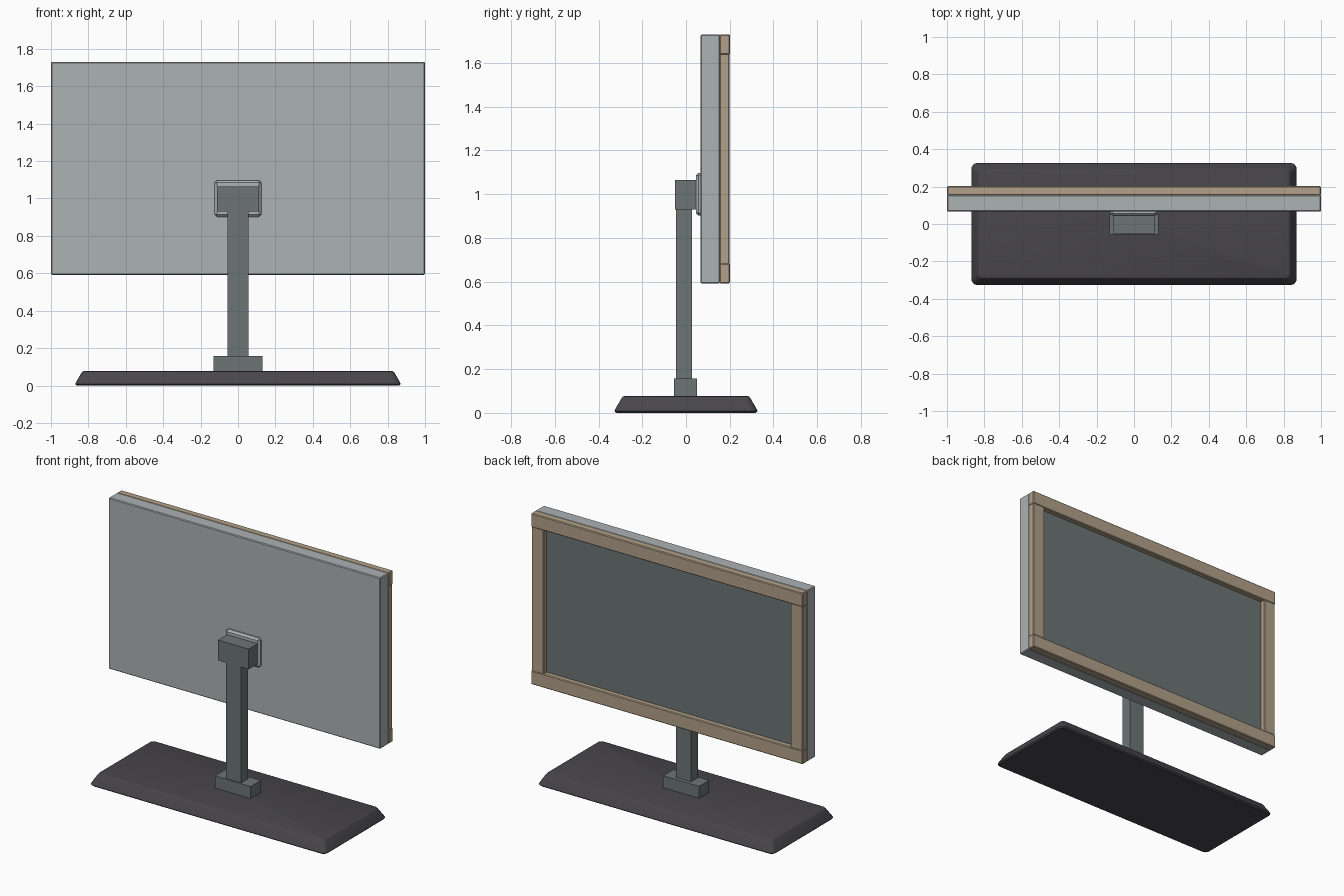
import bpy, bmesh, math

if "Cube" in bpy.data.objects:
    bpy.data.objects.remove(bpy.data.objects["Cube"])


def material(name, rgb):
    m = bpy.data.materials.new(name)
    lin = [((c / 255 + 0.055) / 1.055) ** 2.4 for c in rgb]
    m.diffuse_color = (*lin, 1)
    m.use_nodes = True
    m.node_tree.nodes["Principled BSDF"].inputs["Base Color"].default_value = m.diffuse_color
    return m


SHELL = material("light grey shell", (172, 178, 180))
STAND = material("slate grey", (108, 117, 116))
FRAME = material("tan frame", (178, 161, 137))
BASE = material("charcoal base", (72, 70, 75))


def finish(name, bm, mat, smooth=False):
    bmesh.ops.recalc_face_normals(bm, faces=bm.faces)
    me = bpy.data.meshes.new(name)
    bm.to_mesh(me)
    bm.free()
    me.materials.append(mat)
    ob = bpy.data.objects.new(name, me)
    bpy.context.collection.objects.link(ob)
    if smooth:
        bpy.context.view_layer.objects.active = ob
        ob.select_set(True)
        bpy.ops.object.shade_smooth_by_angle(angle=math.radians(30))
        ob.select_set(False)
    return ob


def box(name, x, y, z, mat, bevel=0.0):
    """Box from (min, max) ranges with optional chamfered edges."""
    bm = bmesh.new()
    bmesh.ops.create_cube(bm, size=1)
    for v in bm.verts:
        v.co = [r[0] + (c + 0.5) * (r[1] - r[0]) for c, r in zip(v.co, (x, y, z))]
    if bevel:
        bmesh.ops.bevel(bm, geom=bm.edges[:], offset=bevel, segments=1, affect='EDGES')
    return finish(name, bm, mat)


# Base: stacked rounded rectangles, sloping inward to the top
bm = bmesh.new()
rings = []
for hx, hy, r, z in ((0.862, 0.318, 0.03, 0), (0.87, 0.327, 0.035, 0.008),
                     (0.866, 0.323, 0.035, 0.018), (0.838, 0.295, 0.025, 0.066),
                     (0.832, 0.289, 0.022, 0.074), (0.822, 0.279, 0.018, 0.078)):
    ring = []
    for k, (sx, sy) in enumerate(((1, 1), (-1, 1), (-1, -1), (1, -1))):
        for i in range(5):
            a = math.pi / 2 * (k + i / 4)
            ring.append(bm.verts.new((sx * (hx - r) + r * math.cos(a),
                                      sy * (hy - r) + r * math.sin(a), z)))
    rings.append(ring)
for lo, hi in zip(rings, rings[1:]):
    for i in range(len(lo)):
        j = (i + 1) % len(lo)
        bm.faces.new((lo[i], lo[j], hi[j], hi[i]))
bm.faces.new(rings[0][::-1])
bm.faces.new(rings[-1])
finish("base", bm, BASE, smooth=True)

# Stand
box("stand_foot", (-0.132, 0.132), (-0.055, 0.051), (0.07, 0.158), STAND)
box("stand_column", (-0.056, 0.056), (-0.046, 0.027), (0.15, 0.94), STAND)
box("stand_head", (-0.113, 0.113), (-0.05, 0.046), (0.93, 1.065), STAND)
box("mount_plate", (-0.125, 0.125), (0.045, 0.085), (0.902, 1.097), SHELL, 0.012)

# Monitor shell, screen and frame
Z0, Z1, W = 0.592, 1.73, 0.092
box("monitor_shell", (-1, 1), (0.067, 0.156), (Z0, Z1), SHELL, 0.005)
box("screen", (-0.95, 0.95), (0.14, 0.168), (Z0 + 0.05, Z1 - 0.05), STAND)
for name, z in (("frame_bottom", Z0), ("frame_top", Z1 - W)):
    box(name, (-1, 1), (0.153, 0.202), (z, z + W), FRAME, 0.005)
for name, s in (("frame_left", -1), ("frame_right", 1)):
    xs = sorted((s * 0.998, s * (1 - W)))
    box(name, xs, (0.153, 0.2), (Z0 + W - 0.005, Z1 - W + 0.005), FRAME, 0.005)
